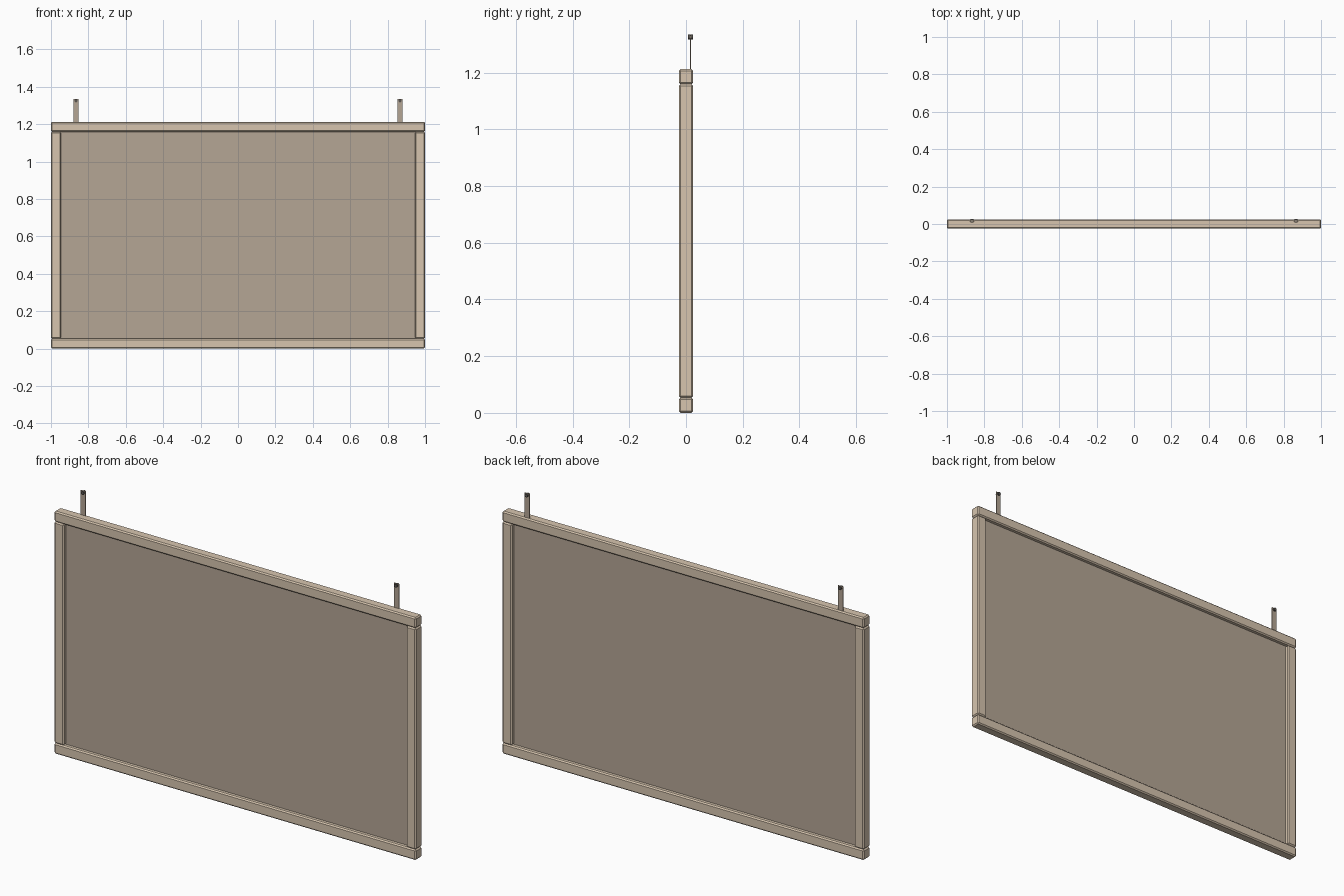
import bpy, math

if "Cube" in bpy.data.objects:
    bpy.data.objects.remove(bpy.data.objects["Cube"])


def material(name, rgb):
    m = bpy.data.materials.new(name)
    m.diffuse_color = (*rgb, 1)
    m.use_nodes = True
    m.node_tree.nodes["Principled BSDF"].inputs["Base Color"].default_value = m.diffuse_color
    return m


FRAME = material("frame_wood", (0.68, 0.56, 0.43))
PANEL = material("panel_brown", (0.46, 0.38, 0.30))
DARK = material("dark_metal", (0.10, 0.09, 0.08))


def box(name, x, y, z, mat, bevel=0.0):
    """Box from (min, max) ranges, with optional chamfered edges."""
    bpy.ops.mesh.primitive_cube_add(size=1, location=[sum(r) / 2 for r in (x, y, z)])
    ob = bpy.context.object
    ob.name = name
    ob.scale = [r[1] - r[0] for r in (x, y, z)]
    bpy.ops.object.transform_apply(location=False, rotation=False, scale=True)
    ob.data.materials.append(mat)
    if bevel:
        m = ob.modifiers.new("Bevel", 'BEVEL')
        m.width = bevel
        m.segments = 1
    return ob


D = 0.025      # half depth of frame
H = 1.212      # top of frame
W = 0.053      # rail width

# Horizontal rails
box("bottom_rail", (-1, 1), (-D, D), (0, W), FRAME, 0.006)
box("top_rail", (-1, 1), (-D, D), (H - W, H), FRAME, 0.006)

# Thin panel held in the middle of the frame
box("panel", (-0.96, 0.96), (-0.004, 0.004), (W - 0.01, H - W + 0.01), PANEL)

for side, s in (("left", -1), ("right", 1)):
    # Side posts
    box(side + "_post", sorted((s * 0.947, s)), (-D, D), (W, H - W), FRAME, 0.006)
    # Hanging strap
    cx = s * 0.866
    box(side + "_strap", (cx - 0.0135, cx + 0.0135), (0.0145, 0.0185), (H - 0.015, 1.334), PANEL)
    # Hanging pin through the strap
    bpy.ops.mesh.primitive_cylinder_add(vertices=16, radius=0.0085, depth=0.018,
                                        location=(cx, 0.0165, 1.325),
                                        rotation=(math.pi / 2, 0, 0))
    pin = bpy.context.object
    pin.name = side + "_hanging_pin"
    pin.data.materials.append(DARK)
    bpy.ops.object.shade_smooth_by_angle(angle=math.radians(35))
